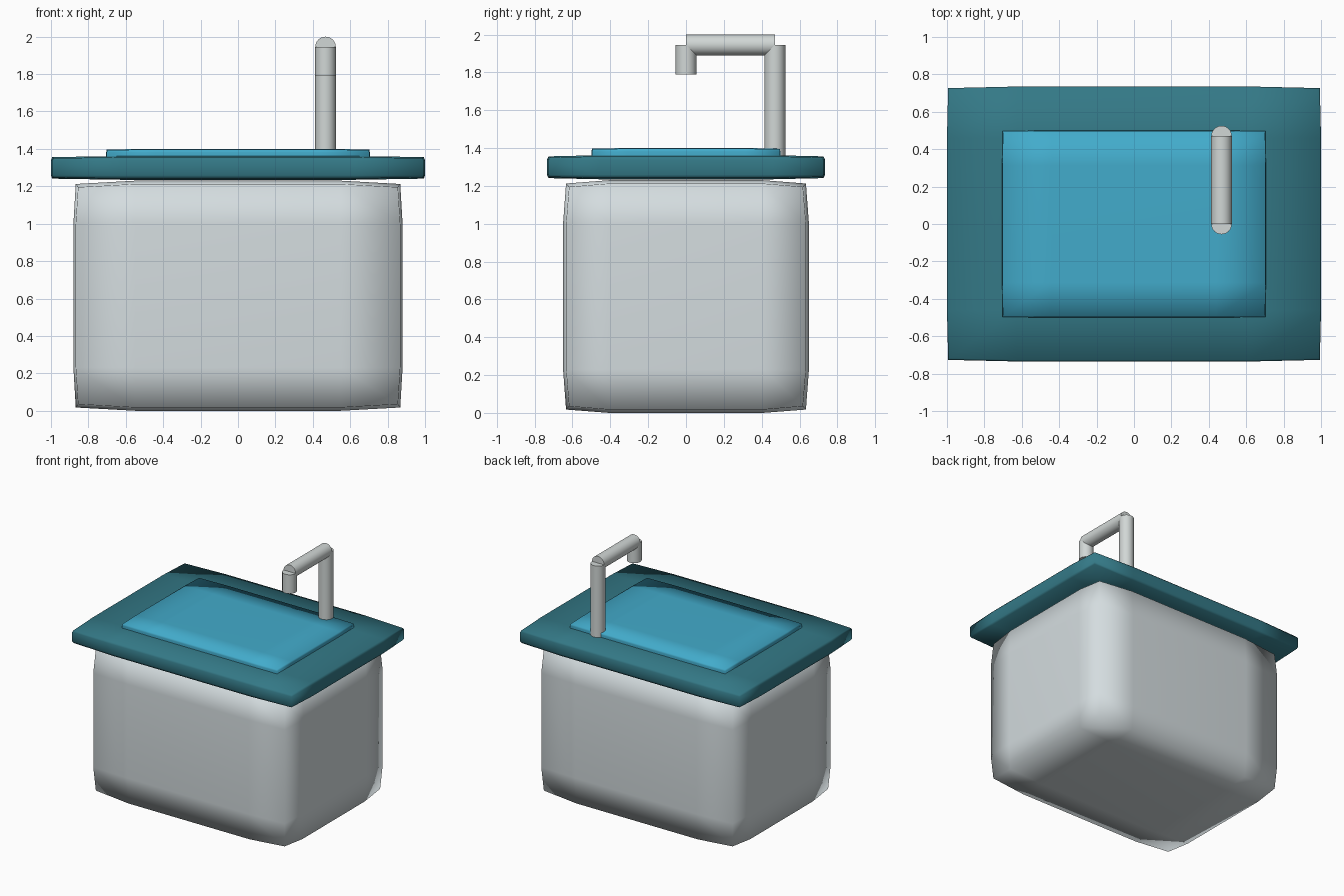
import bpy
import bmesh
from mathutils import Vector

if "Cube" in bpy.data.objects:
    bpy.data.objects.remove(bpy.data.objects["Cube"], do_unlink=True)


def material(name, color):
    mat = bpy.data.materials.new(name)
    mat.use_nodes = True
    mat.diffuse_color = (*color, 1)
    mat.node_tree.nodes["Principled BSDF"].inputs["Base Color"].default_value = (*color, 1)
    return mat


cabinet_grey = material("cabinet grey", (0.66, 0.72, 0.74))
counter_teal = material("counter teal", (0.034, 0.19, 0.24))
water_blue = material("water blue", (0.055, 0.41, 0.60))
tap_grey = material("tap grey", (0.64, 0.68, 0.67))


def add_object(name, bm, mat):
    mesh = bpy.data.meshes.new(name)
    bm.to_mesh(mesh)
    bm.free()
    mesh.materials.append(mat)
    obj = bpy.data.objects.new(name, mesh)
    bpy.context.collection.objects.link(obj)
    return obj


def pillow_box(name, half, bottom, top, pull, mat, plateau=0.625):
    """Soft box: flat middle on each face, edges and corners drawn in slightly."""
    size = Vector((half[0], half[1], (top - bottom) / 2))
    bm = bmesh.new()
    bmesh.ops.create_cube(bm, size=2)
    bmesh.ops.subdivide_edges(bm, edges=bm.edges[:], cuts=2, use_grid_fill=True)
    for v in bm.verts:
        outer = [abs(c) > 0.9 for c in v.co]
        draw_in = (0, 0, 0.5, 1)[sum(outer)]
        for i in range(3):
            reach = size[i] - pull[i] * draw_in if outer[i] else size[i] * plateau
            v.co[i] = reach if v.co[i] > 0 else -reach
        v.co.z += (bottom + top) / 2
    for f in bm.faces:
        f.smooth = True
    return add_object(name, bm, mat)


def pipe(name, start, end, radius, mat):
    """Straight capped tube between two points."""
    start, end = Vector(start), Vector(end)
    bm = bmesh.new()
    bmesh.ops.create_cone(bm, cap_ends=True, segments=32, radius1=radius,
                          radius2=radius, depth=(end - start).length)
    turn = (end - start).to_track_quat("Z", "Y")
    for v in bm.verts:
        v.co = turn @ v.co + (start + end) / 2
    for f in bm.faces:
        f.smooth = len(f.verts) == 4
    for e in bm.edges:
        e.smooth = all(f.smooth for f in e.link_faces)
    return add_object(name, bm, mat)


# Cabinet, counter and basin
pillow_box("cabinet", (0.88, 0.65), 0, 1.23, (0.025, 0.032, 0.035), cabinet_grey)
pillow_box("counter", (1.0, 0.735), 1.235, 1.362, (0.013, 0.017, 0.012), counter_teal)
pillow_box("basin", (0.705, 0.5), 1.3, 1.4, (0.006, 0.006, 0.006), water_blue)

# Tap
x, back, r = 0.468, 0.47, 0.055
pipe("tap_post", (x, back, 1.34), (x, back, 1.945), r, tap_grey)
pipe("tap_arm", (x, 0, 1.945), (x, back, 1.945), r, tap_grey)
pipe("tap_spout", (x, 0, 1.79), (x, 0, 1.945), r, tap_grey)
